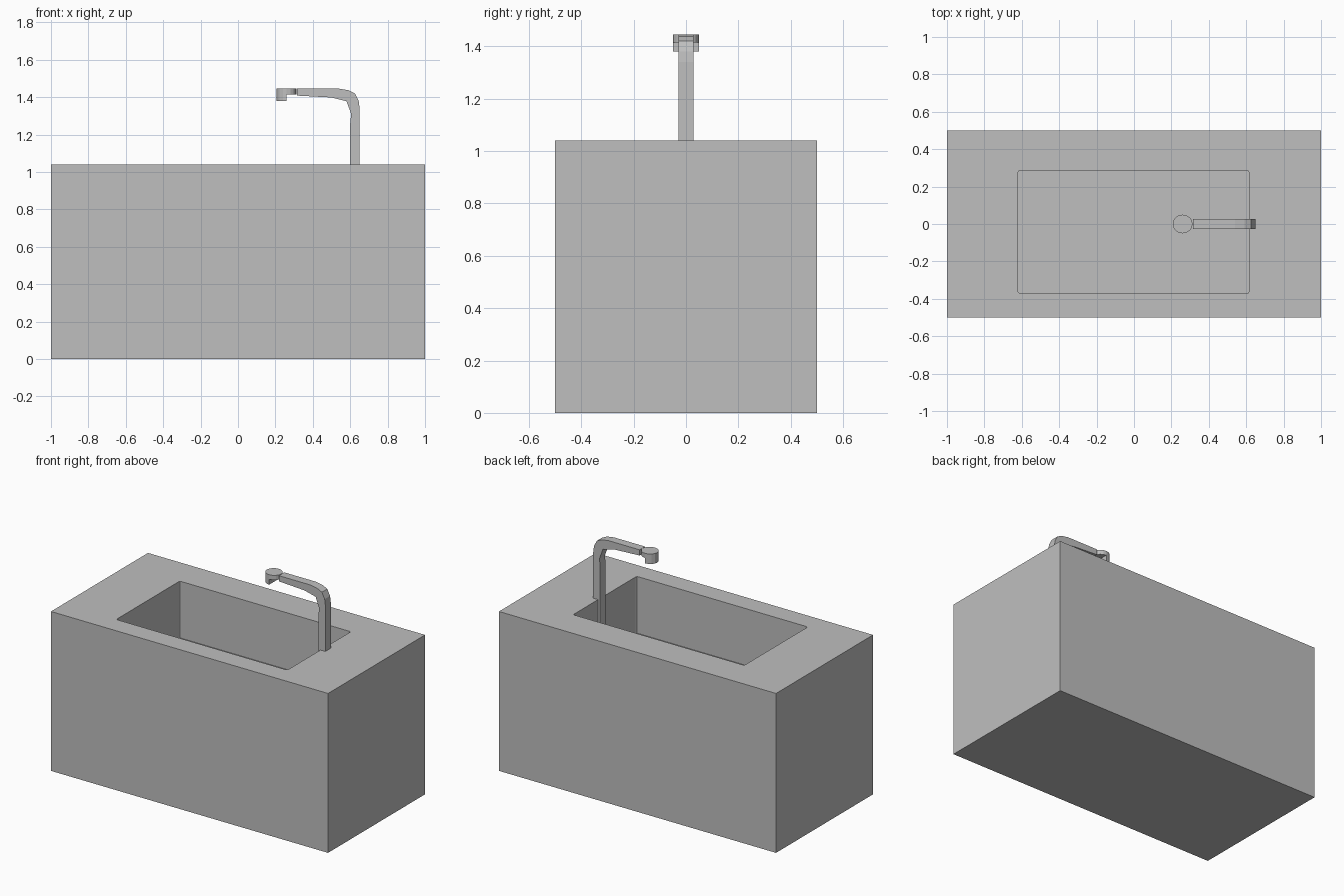
import bpy, bmesh
from math import cos, sin, pi

cube = bpy.data.objects.get("Cube")
if cube:
    bpy.data.objects.remove(cube, do_unlink=True)

grey = bpy.data.materials.new("plain grey")
grey.use_nodes = True
grey.diffuse_color = (0.52, 0.52, 0.52, 1)
grey.node_tree.nodes["Principled BSDF"].inputs["Base Color"].default_value = (0.52, 0.52, 0.52, 1)


def prism(name, outline, offset):
    """Extrude a closed 3D outline along an offset."""
    bm = bmesh.new()
    face = bm.faces.new([bm.verts.new(p) for p in outline])
    moved = bmesh.ops.extrude_face_region(bm, geom=[face])["geom"]
    bmesh.ops.translate(bm, vec=offset, verts=[v for v in moved if isinstance(v, bmesh.types.BMVert)])
    bmesh.ops.recalc_face_normals(bm, faces=bm.faces)
    mesh = bpy.data.meshes.new(name)
    bm.to_mesh(mesh)
    bm.free()
    mesh.materials.append(grey)
    obj = bpy.data.objects.new(name, mesh)
    bpy.context.collection.objects.link(obj)
    return obj


def rectangle(x0, x1, y0, y1, z):
    return [(x0, y0, z), (x1, y0, z), (x1, y1, z), (x0, y1, z)]


TOP = 1.04
FLOOR = 0.67

# Counter block with a recessed basin
counter = prism("counter", rectangle(-1, 1, -0.5, 0.5, 0), (0, 0, TOP))
cutter = prism("basin_cutter", rectangle(-0.62, 0.615, -0.37, 0.285, FLOOR), (0, 0, 1))

# Slightly rounded upright corners of the basin
bm = bmesh.new()
bm.from_mesh(cutter.data)
upright = [e for e in bm.edges if abs(e.verts[0].co.z - e.verts[1].co.z) > 0.5]
bmesh.ops.bevel(bm, geom=upright, offset=0.01, segments=2, profile=0.5, affect='EDGES')
bm.to_mesh(cutter.data)
bm.free()
cutter.hide_render = True
cutter.hide_set(True)
cut = counter.modifiers.new("basin", 'BOOLEAN')
cut.object = cutter
cut.operation = 'DIFFERENCE'
cut.solver = 'EXACT'

# Square faucet pipe with a faceted bend, running down the basin wall
pipe = [(0.65, FLOOR), (0.65, 1.34), (0.645, 1.38), (0.625, 1.42), (0.59, 1.437), (0.54, 1.445),
        (0.315, 1.445), (0.315, 1.408), (0.50, 1.398), (0.58, 1.378), (0.605, 1.31), (0.60, 1.26),
        (0.60, FLOOR)]
prism("faucet_pipe", [(x, -0.028, z) for x, z in pipe], (0, 0.056, 0))


def arc(start, end, steps, z):
    turns = [start + (end - start) * i / steps for i in range(steps + 1)]
    return [(0.26 + 0.053 * cos(a), 0.05 * sin(a), z) for a in turns]


# Round faucet head with a half-round spout below
prism("faucet_head", arc(0, 2 * pi * 15 / 16, 15, 1.415), (0, 0, 0.03))
prism("faucet_spout", arc(pi / 2, 3 * pi / 2, 8, 1.38), (0, 0, 0.035))
